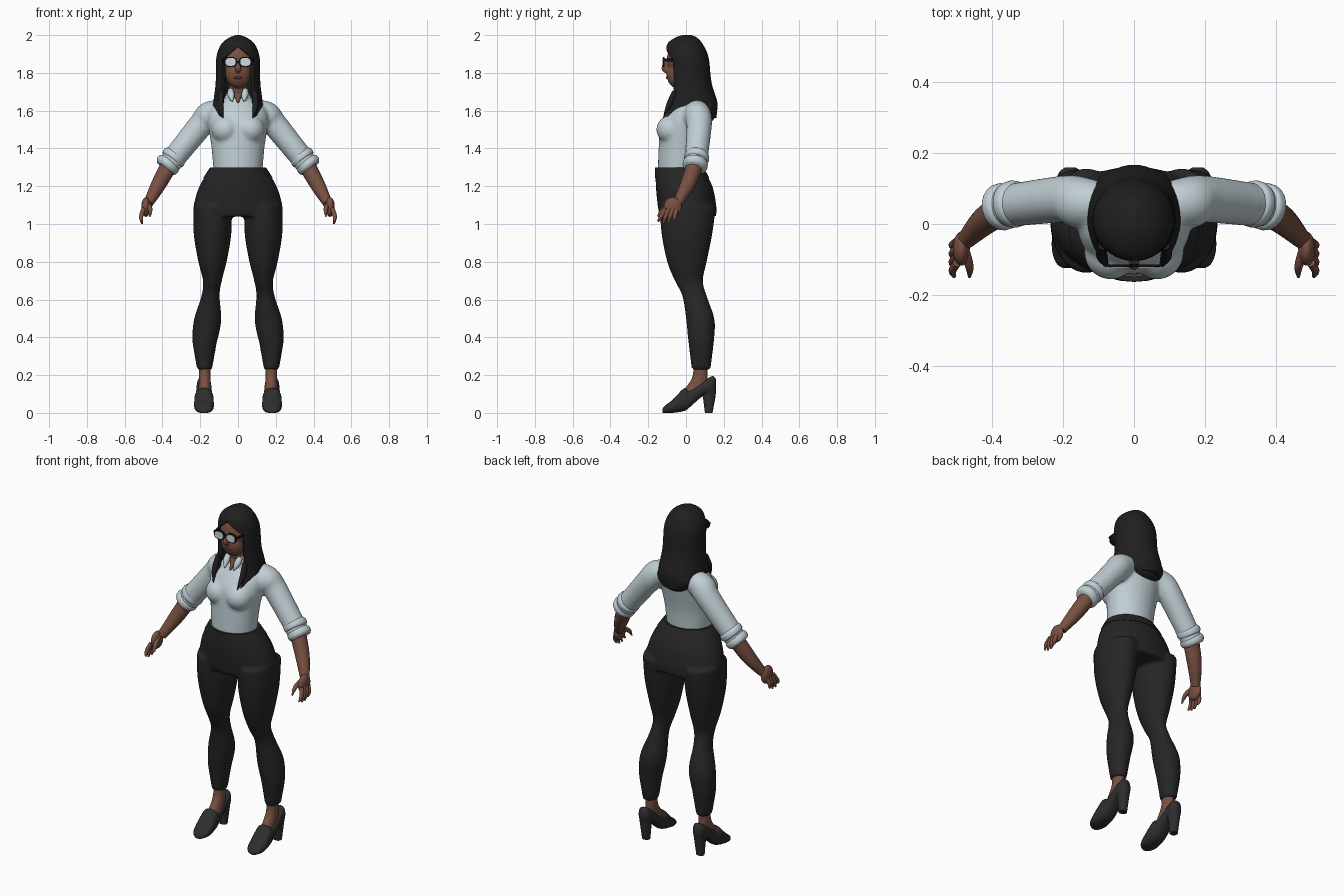
import bpy
import bmesh
from math import cos, sin, pi, radians, copysign
from mathutils import Vector

default_cube = bpy.data.objects.get("Cube")
if default_cube:
    bpy.data.objects.remove(default_cube, do_unlink=True)


def material(name, red, green, blue):
    mat = bpy.data.materials.new(name)
    mat.use_nodes = True
    colour = (red, green, blue, 1)
    mat.diffuse_color = colour
    shader = mat.node_tree.nodes["Principled BSDF"]
    shader.inputs["Base Color"].default_value = colour
    shader.inputs["Roughness"].default_value = .8
    return mat


skin = material("brown skin", .19, .08, .053)
lip_colour = material("lip brown", .13, .045, .035)
shirt_cloth = material("pale blue shirt", .53, .62, .66)
trouser_cloth = material("charcoal trousers", .019, .019, .019)
hair_black = material("black hair", .014, .014, .014)
shoe_leather = material("dark shoe leather", .027, .027, .028)
frame_black = material("black frame", .006, .006, .006)
lens_glass = material("pale lens", .62, .7, .74)


def clamp(value):
    return min(1, max(0, value))


def power(value, exponent):
    return copysign(abs(value) ** exponent, value)


def turn(k, count):
    return 2 * pi * k / count


def smooth_rows(rows, steps=5):
    """Catmull-Rom interpolation through rows of numbers."""
    result = []
    last = len(rows) - 1
    for i in range(last):
        before, start, end, after = (rows[max(0, min(last, i + k))] for k in (-1, 0, 1, 2))
        for step in range(steps):
            t = step / steps
            result.append([
                q + t / 2 * (r - p + t * (2 * p - 5 * q + 4 * r - s + t * (3 * (q - r) + s - p)))
                for p, q, r, s in zip(before, start, end, after)])
    return result + [list(rows[-1])]


def slices(rows, centre=lambda position: 0, axis="z", roundness=1, count=28):
    """Rows of (position, half width, low, high) stacked on an axis."""
    rings = []
    for position, half, low, high in smooth_rows(rows):
        ring = []
        for k in range(count):
            angle = turn(k, count)
            x = centre(position) + half * power(cos(angle), roundness)
            other = (low + high) / 2 + (high - low) / 2 * power(sin(angle), roundness)
            ring.append(Vector((x, other, position) if axis == "z" else (x, position, other)))
        rings.append(ring)
    return rings


def ellipsoid(centre, radii, count=24):
    """Stacked rings from the bottom pole to the top pole."""
    rings = []
    for i in range(count + 1):
        tilt = pi * clamp(max(i, .1) / (count + .1))
        rings.append([Vector((centre[0] + radii[0] * sin(tilt) * cos(turn(k, count)),
                              centre[1] + radii[1] * sin(tilt) * sin(turn(k, count)),
                              centre[2] - radii[2] * cos(tilt))) for k in range(count)])
    return rings


def tube(rows, count=20):
    """Rows of (x, y, z, radius) swept along a path."""
    path = smooth_rows(rows)
    rings = []
    for i, row in enumerate(path):
        ahead, behind = path[min(i + 1, len(path) - 1)], path[max(i - 1, 0)]
        direction = Vector(ahead[:3]) - Vector(behind[:3])
        u = direction.cross(Vector((.1, 1, 0))).normalized()
        v = direction.cross(u).normalized()
        rings.append([Vector(row[:3]) + row[3] * (u * cos(turn(k, count)) + v * sin(turn(k, count)))
                      for k in range(count)])
    return rings


def crescent(rows, opening, thickness=.2, count=36):
    """Rows of (z, half width, front, back), open at the front by an angle."""
    rings = []
    for z, half, front, back in smooth_rows(rows):
        start = radians(opening(z))
        inner = (1 - thickness) * clamp((2 - z) * 20)
        angles = [start + (2 * pi - 2 * start) * k / count for k in range(count + 1)]
        middle, depth = (front + back) / 2, (back - front) / 2
        outline = [(a, 1) for a in angles] + [(a, inner) for a in reversed(angles)]
        rings.append([Vector((half * s * sin(a), middle - depth * s * cos(a), z)) for a, s in outline])
    return rings


def flipped(rings):
    return [[Vector((-p.x, p.y, p.z)) for p in ring] for ring in rings]


def build(name, mat, lofts, mirrored=False, voxel=0):
    """Skin every loft into one object, optionally mirrored and fused."""
    if mirrored:
        lofts = lofts + [flipped(rings) for rings in lofts]
    bm = bmesh.new()
    for rings in lofts:
        verts = [[bm.verts.new(p) for p in ring] for ring in rings]
        for lower, upper in zip(verts, verts[1:]):
            for k in range(len(lower)):
                n = (k + 1) % len(lower)
                bm.faces.new((lower[k], lower[n], upper[n], upper[k]))
        bm.faces.new(verts[0])
        bm.faces.new(verts[-1])
    bmesh.ops.recalc_face_normals(bm, faces=bm.faces)
    mesh = bpy.data.meshes.new(name)
    bm.to_mesh(mesh)
    bm.free()
    mesh.materials.append(mat)
    mesh.shade_smooth()
    mesh.set_sharp_from_angle(angle=radians(50))
    obj = bpy.data.objects.new(name, mesh)
    bpy.context.collection.objects.link(obj)
    if voxel:
        fuse = obj.modifiers.new("fuse", "REMESH")
        fuse.mode = "VOXEL"
        fuse.voxel_size = voxel
        fuse.use_smooth_shade = True
        relax = obj.modifiers.new("relax", "SMOOTH")
        relax.factor = .5
        relax.iterations = 5


# Trousers: hips and two legs fused together, with a raised waistband
hip_rows = [(1.04, .235, -.14, .16), (1.1, .235, -.15, .16), (1.2, .205, -.16, .14), (1.3, .145, -.16, .09)]
leg = slices([(1.1, .1, -.14, .16), (.95, .1, -.13, .14), (.8, .075, -.1, .11), (.7, .05, -.06, .09),
              (.62, .048, -.02, .11), (.5, .072, 0, .15), (.4, .068, .01, .15), (.23, .04, .03, .13)],
             centre=lambda z: .135 + .042 * clamp((.7 - z) * 3))
build("trousers", trouser_cloth, [slices(hip_rows), leg, flipped(leg)], voxel=.01)
grow = .003
build("waistband", trouser_cloth, [slices([(z, half + grow, low - grow, high + grow)
                                           for z, half, low, high in smooth_rows(hip_rows)[-4:]])])

# Shirt: torso, bust and sleeves fused together
torso = slices([(1.28, .13, -.15, .08), (1.4, .14, -.145, .09), (1.5, .155, -.14, .11), (1.55, .16, -.13, .12),
                (1.6, .155, -.1, .12), (1.64, .12, -.07, .12), (1.67, .07, -.05, .1)])
bust = ellipsoid((.066, -.08, 1.5), (.075, .077, .075))
sleeve = tube([(.09, .06, 1.6, .06), (.15, .06, 1.575, .074), (.2, .07, 1.52, .067), (.37, .05, 1.31, .06)])
build("shirt", shirt_cloth, [torso, bust, flipped(bust), sleeve, flipped(sleeve)], voxel=.009)

# Cuffs: two rolled bands around each sleeve end
cuff_start, cuff_end = Vector((.325, .06, 1.37)), Vector((.387, .045, 1.295))
cuff_rows = []
for i in range(9):
    point = cuff_start.lerp(cuff_end, i / 8)
    cuff_rows.append((*point, .055 + .012 * abs(sin(pi * i / 4)) ** .5))
build("rolled_cuffs", shirt_cloth, [tube(cuff_rows)], mirrored=True)

# Collar with two pointed tips and the open neckline
build("collar", shirt_cloth, [crescent([(1.65, .08, -.07, .11), (1.71, .052, -.05, .09)], lambda z: 32)])
build("collar_tips", shirt_cloth, [tube([(.04, -.035, 1.71, .014), (.036, -.06, 1.68, .018),
                                         (.03, -.085, 1.65, .003)])], mirrored=True)
build("neckline", skin, [slices([(1.64, .004, -.08, -.05), (1.7, .03, -.05, 0)])])

# Head: skull, jaw, neck and nose fused together
skull = ellipsoid((0, -.01, 1.87), (.09, .092, .1))
jaw = ellipsoid((0, -.047, 1.795), (.066, .056, .076))
neck = slices([(1.62, .06, -.045, .09), (1.67, .046, -.04, .08), (1.77, .044, -.04, .07)])
nose = tube([(0, -.09, 1.87, .01), (0, -.115, 1.825, .016), (0, -.095, 1.805, .01)])
build("head", skin, [skull, jaw, neck, nose], voxel=.005)
build("lips", lip_colour, [ellipsoid((0, -.09, 1.775), (.025, .017, .009))])


# Glasses
def plate(front, side, width, height):
    rows = [(y, width, 1.858 - height, 1.858 + height) for y in (front, front + .008)]
    return [slices(rows, centre=lambda y: side, axis="y", roundness=.75)]


build("glasses_rims", frame_black, plate(-.122, .039, .034, .027), mirrored=True)
build("glasses_lenses", lens_glass, plate(-.125, .039, .027, .021), mirrored=True)
build("glasses_bridge", frame_black, plate(-.121, 0, .012, .006))
build("glasses_temples", frame_black, [slices([(y, .004, 1.86, 1.875) for y in (-.12, 0)],
                                              centre=lambda y: .09 + y / 8, axis="y")], mirrored=True)

# Long hair: a shell that opens around the face, with a tapered back and front locks
build("hair", hair_black, [crescent([
    (2, .01, -.02, .03), (1.985, .05, -.06, .06), (1.95, .09, -.1, .09), (1.88, .115, -.105, .12),
    (1.75, .118, -.1, .135), (1.65, .13, -.115, .165), (1.6, .135, -.135, .165), (1.56, .12, -.16, .16)],
    opening=lambda z: 46 * clamp((1.94 - z) * 14))])
build("hair_tail", hair_black, [ellipsoid((0, .1, 1.61), (.11, .065, .08))])
build("hair_locks", hair_black, [tube([(.088, -.06, 1.7, .014), (.092, -.09, 1.63, .015),
                                       (.08, -.12, 1.56, .002)])], mirrored=True)

# Forearms and hands
forearm = tube([(.36, .05, 1.32, .045), (.42, .01, 1.21, .04), (.475, -.045, 1.11, .026)])
palm = ellipsoid((.488, -.07, 1.09), (.024, .048, .052))
thumb = tube([(.48, -.07, 1.11, .014), (.465, -.12, 1.08, .012), (.465, -.15, 1.04, .004)])
hand = [forearm, palm, thumb]
for i in range(4):
    root = -.11 + .02 * i
    hand.append(tube([(.5, root, 1.08, .012), (.513, root * 1.2, 1.04, .011),
                      (.508, root * 1.35, 1 + .006 * (i - 1.5) ** 2, .005)]))
build("forearms_and_hands", skin, hand, mirrored=True)


# Ankles and heeled shoes
def foot_line(position):
    return .18


build("ankles", skin, [slices([(.25, .031, .04, .115), (.18, .031, .03, .115), (.1, .034, -.03, .12)],
                              centre=lambda z: .176)], mirrored=True)
build("shoes", shoe_leather, [slices([
    (-.125, .02, 0, .02), (-.11, .04, 0, .04), (-.07, .052, 0, .07), (-.01, .05, .01, .13),
    (.02, .045, .03, .12), (.09, .04, .09, .165), (.14, .035, .1, .195), (.16, .015, .12, .175)],
    centre=foot_line, axis="y", roundness=.8)], mirrored=True)
build("shoe_heels", shoe_leather, [slices([(.13, .035, .08, .16), (.08, .027, .09, .155), (0, .022, .1, .14)],
                                          centre=foot_line, roundness=.8)], mirrored=True)
